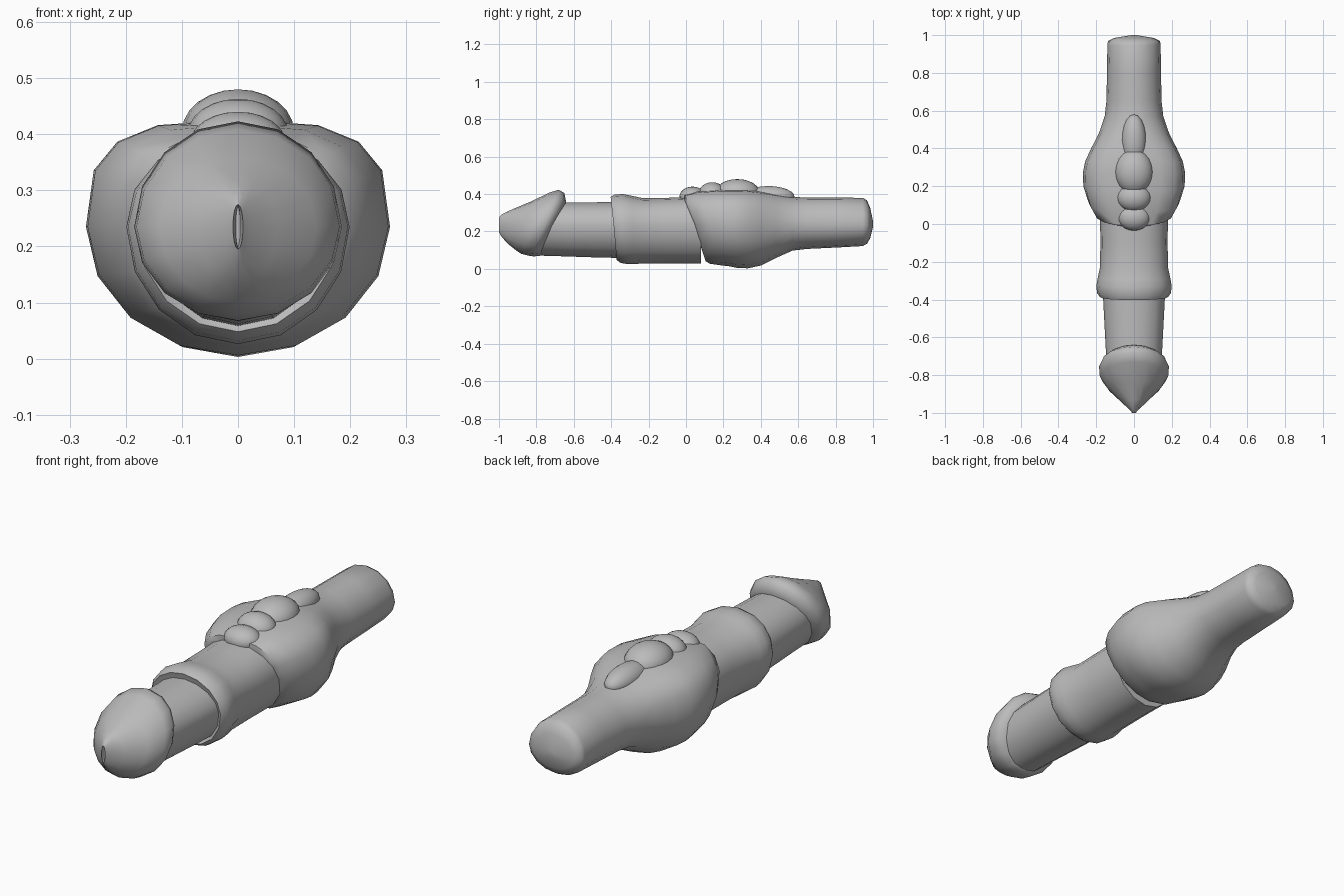
import bpy, bmesh, math

SIDES = 16
MID = 0.235  # height of the long axis

grey = bpy.data.materials.new("plain grey")
grey.diffuse_color = (0.5, 0.5, 0.5, 1)


def finish(name, bm, angle=60):
    bmesh.ops.recalc_face_normals(bm, faces=bm.faces)
    mesh = bpy.data.meshes.new(name)
    bm.to_mesh(mesh)
    bm.free()
    mesh.materials.append(grey)
    ob = bpy.data.objects.new(name, mesh)
    bpy.context.collection.objects.link(ob)
    bpy.ops.object.select_all(action='DESELECT')
    ob.select_set(True)
    bpy.context.view_layer.objects.active = ob
    bpy.ops.object.shade_smooth_by_angle(angle=math.radians(angle))
    return ob


def loft(name, rings):
    """Rings: (y, half width, low z, high z, slant at top, upper squareness)."""
    bm = bmesh.new()
    loops = []
    for y, w, lo, hi, slant, n in rings:
        loop = []
        for i in range(SIDES):
            a = 2 * math.pi * i / SIDES
            c, s = math.cos(a), math.sin(a)
            e = 2 / n if s > 0 else 1
            x = math.copysign(abs(c) ** e, c) * w
            up = math.copysign(abs(s) ** e, s)
            z = MID + up * ((hi - MID) if up > 0 else (MID - lo))
            loop.append(bm.verts.new((x, y + slant * up, z)))
        loops.append(loop)
    for a, b in zip(loops, loops[1:]):
        for i in range(SIDES):
            j = (i + 1) % SIDES
            bm.faces.new((a[i], a[j], b[j], b[i]))
    bm.faces.new(loops[0])
    bm.faces.new(loops[-1])
    return finish(name, bm)


# flared, slanted head with a narrow recessed slot in its tip
loft("head", [
    (-0.970, 0.004, 0.200, 0.270, 0, 2),
    (-1.000, 0.009, 0.195, 0.275, 0, 2),
    (-0.985, 0.022, 0.170, 0.292, 0, 2),
    (-0.940, 0.070, 0.132, 0.318, 0.01, 2),
    (-0.870, 0.140, 0.100, 0.360, 0.04, 2),
    (-0.805, 0.181, 0.080, 0.408, 0.075, 2),
    (-0.755, 0.185, 0.068, 0.423, 0.075, 2),
    (-0.730, 0.172, 0.067, 0.405, 0.080, 2),
    (-0.710, 0.140, 0.070, 0.355, 0.070, 2),
])

# front shaft
loft("front_shaft", [
    (-0.76, 0.145, 0.072, 0.355, 0.06, 2),
    (-0.65, 0.150, 0.067, 0.356, 0, 2),
    (-0.50, 0.158, 0.062, 0.356, 0, 2),
    (-0.34, 0.166, 0.058, 0.358, 0, 2),
])

# collar and middle shaft
loft("collar_and_middle_shaft", [
    (-0.375, 0.160, 0.062, 0.355, -0.02, 2),
    (-0.387, 0.180, 0.048, 0.385, -0.016, 2),
    (-0.365, 0.196, 0.032, 0.398, -0.015, 2),
    (-0.325, 0.199, 0.026, 0.400, -0.01, 2.1),
    (-0.285, 0.192, 0.026, 0.392, -0.01, 2.1),
    (-0.230, 0.180, 0.029, 0.378, 0, 2.1),
    (-0.100, 0.178, 0.030, 0.380, 0, 2.2),
    (0.080, 0.180, 0.030, 0.388, 0, 2.2),
])

# swollen bulb running into the rear shaft
loft("bulb_and_rear_shaft", [
    (0.045, 0.172, 0.040, 0.372, -0.06, 2.2),
    (0.060, 0.208, 0.027, 0.402, -0.07, 2.4),
    (0.120, 0.243, 0.020, 0.418, -0.06, 2.7),
    (0.200, 0.268, 0.014, 0.425, -0.03, 3),
    (0.270, 0.271, 0.006, 0.426, 0, 3),
    (0.330, 0.259, 0.003, 0.424, 0, 3),
    (0.400, 0.227, 0.018, 0.416, 0, 2.7),
    (0.480, 0.186, 0.058, 0.402, 0, 2.3),
    (0.570, 0.155, 0.098, 0.385, 0, 2),
    (0.650, 0.146, 0.107, 0.381, 0, 2),
    (0.800, 0.143, 0.114, 0.381, 0, 2),
    (0.945, 0.141, 0.122, 0.380, 0, 2),
    (0.968, 0.138, 0.135, 0.366, 0, 2),
    (0.985, 0.105, 0.165, 0.325, 0, 2),
    (1.000, 0.015, 0.225, 0.255, 0, 2),
])

# row of soft ridges along the top: (y, z, half sizes)
for k, (y, z, rx, ry, rz) in enumerate([
    (0.035, 0.385, 0.085, 0.070, 0.055),
    (0.140, 0.400, 0.090, 0.075, 0.063),
    (0.275, 0.405, 0.100, 0.120, 0.075),
    (0.440, 0.385, 0.065, 0.140, 0.058),
]):
    bm = bmesh.new()
    bmesh.ops.create_uvsphere(bm, u_segments=20, v_segments=12, radius=1)
    bmesh.ops.scale(bm, vec=(rx, ry, rz), verts=bm.verts)
    bmesh.ops.translate(bm, vec=(0, y, z), verts=bm.verts)
    finish("top_ridge_%d" % (k + 1), bm)
